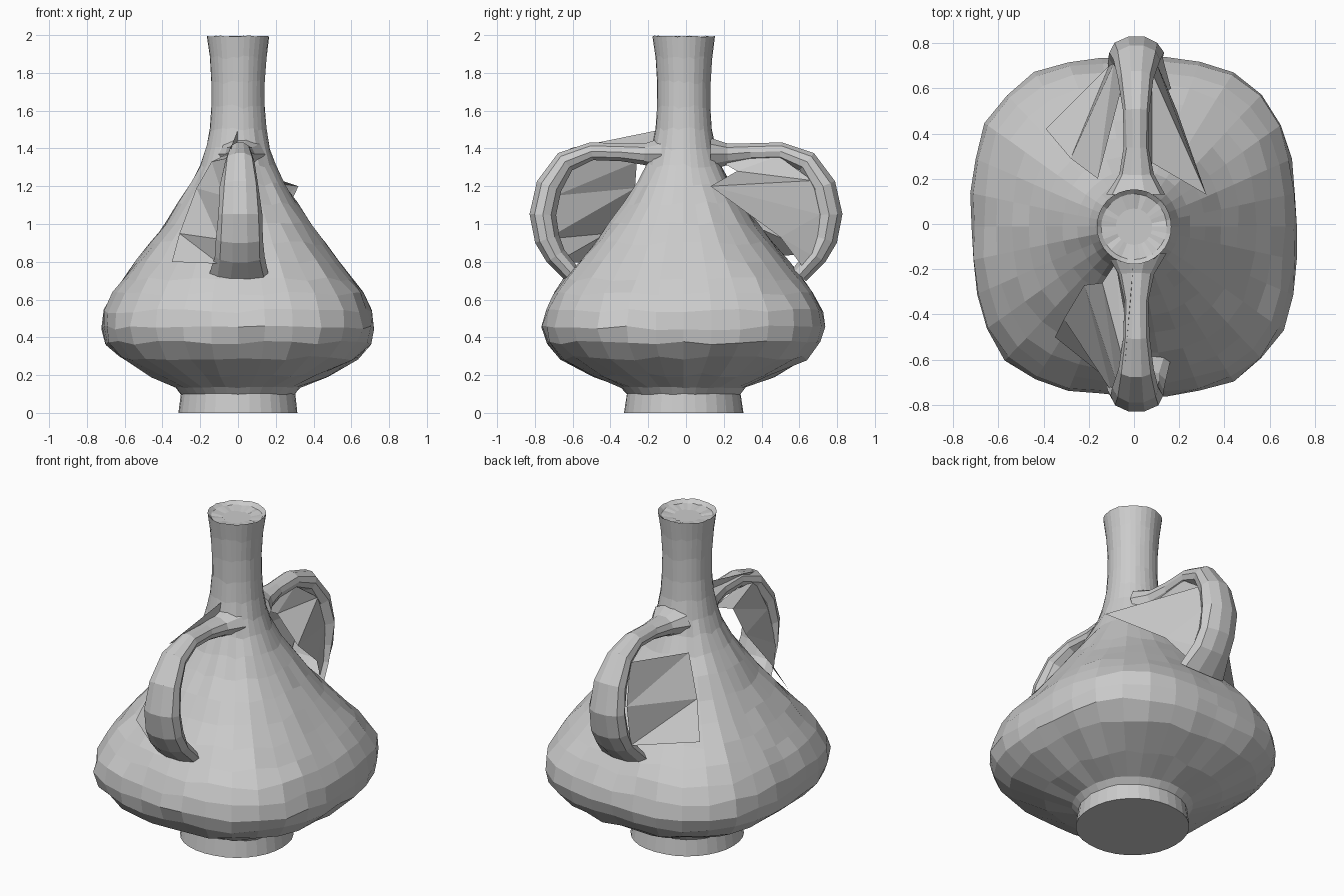
import bpy, bmesh, math, random
from mathutils import Vector

random.seed(4)
cube = bpy.data.objects.get("Cube")
if cube:
    bpy.data.objects.remove(cube, do_unlink=True)

clay = bpy.data.materials.new("grey clay")
clay.use_nodes = True
GREY = (0.6, 0.6, 0.6, 1)
clay.diffuse_color = GREY
clay.node_tree.nodes["Principled BSDF"].inputs["Base Color"].default_value = GREY


def finish(name, bm):
    mesh = bpy.data.meshes.new(name)
    bm.to_mesh(mesh)
    bm.free()
    mesh.materials.append(clay)
    obj = bpy.data.objects.new(name, mesh)
    bpy.context.collection.objects.link(obj)


def skin(name, rings):
    """Bridge equal rings of points and cap both ends."""
    bm = bmesh.new()
    loops = [[bm.verts.new(p) for p in ring] for ring in rings]
    n = len(loops[0])
    for a, b in zip(loops, loops[1:]):
        for i in range(n):
            j = (i + 1) % n
            bm.faces.new((a[i], a[j], b[j], b[i]))
    bm.faces.new(loops[0])
    bm.faces.new(loops[-1])
    bmesh.ops.recalc_face_normals(bm, faces=bm.faces[:])
    finish(name, bm)


def body_ring(radius, z, power, n=32):
    """Superellipse section: round at foot and neck, squarer at the belly."""
    pts = []
    wobble = 0.012 if 0.15 < z < 1.9 else 0.004
    depth = 1 + 0.035 * min(1, max(0, (radius - 0.3) / 0.3))
    for i in range(n):
        t = 2 * math.pi * i / n
        c, s = math.cos(t), math.sin(t)
        r = radius / (abs(c) ** power + abs(s) ** power) ** (1 / power)
        r *= 1 + random.uniform(-wobble, wobble)
        dz = random.uniform(-wobble, wobble) if z > 0 else 0
        pts.append((r * c, r * s * depth - 0.012, z + dz))
    return pts


# Vase body with a slightly dished mouth: radius, height, squareness
profile = [
    (0.315, 0, 2.1), (0.302, 0.10, 2.1), (0.33, 0.135, 2.2), (0.47, 0.20, 2.4),
    (0.63, 0.29, 2.7), (0.70, 0.37, 2.85), (0.72, 0.45, 2.9), (0.705, 0.54, 2.9),
    (0.665, 0.63, 2.8), (0.61, 0.71, 2.7), (0.54, 0.80, 2.5), (0.465, 0.90, 2.35),
    (0.39, 1.0, 2.25), (0.315, 1.11, 2.2), (0.25, 1.21, 2.1), (0.2, 1.31, 2),
    (0.17, 1.40, 2), (0.15, 1.50, 2), (0.141, 1.62, 2), (0.141, 1.75, 2),
    (0.15, 1.88, 2), (0.165, 1.994, 2), (0.145, 1.975, 2), (0.08, 1.965, 2),
]
skin("vase_body", [body_ring(*p) for p in profile])

# Handles: distance from axis, height, half width, half thickness
path = [
    (0.13, 1.37, 0.13, 0.09), (0.22, 1.37, 0.08, 0.06), (0.34, 1.38, 0.055, 0.05),
    (0.50, 1.385, 0.06, 0.05), (0.64, 1.33, 0.08, 0.062), (0.725, 1.2, 0.105, 0.073),
    (0.758, 1.05, 0.12, 0.074), (0.735, 0.92, 0.125, 0.07), (0.69, 0.83, 0.13, 0.06),
    (0.60, 0.73, 0.16, 0.05),
]


def handle(name, side):
    rings = []
    for k, (r, z, w, t) in enumerate(path):
        a, b = path[max(k - 1, 0)], path[min(k + 1, len(path) - 1)]
        along = Vector((b[0] - a[0], b[1] - a[1])).normalized()
        ring = []
        for i in range(10):
            ang = 2 * math.pi * i / 10
            u = w * math.cos(ang) * random.uniform(0.93, 1.03)
            v = t * math.sin(ang)
            ring.append((0.01 + u, side * (r - along.y * v), z + along.x * v))
        rings.append(ring)
    skin(name, rings)


handle("front_handle", -1)
handle("back_handle", 1)


# Thin torn sheets webbing each handle to the body
def web(name, inner, outer):
    bm = bmesh.new()
    a = [bm.verts.new(p) for p in inner]
    b = [bm.verts.new(p) for p in outer]
    for i in range(len(a) - 1):
        bm.faces.new((a[i], a[i + 1], b[i + 1]))
        bm.faces.new((a[i], b[i + 1], b[i]))
    finish(name, bm)


web("back_web_left",
    [(0.04, 0.17, 1.34), (0.08, 0.27, 1.28), (0.32, 0.13, 1.2), (0.19, 0.5, 0.93),
     (0.13, 0.62, 0.77)],
    [(0.04, 0.34, 1.36), (0.05, 0.49, 1.36), (0.08, 0.67, 1.23), (0.1, 0.71, 1.05),
     (0.11, 0.69, 0.82)])
web("back_web_right",
    [(-0.16, 0.2, 1.24), (-0.28, 0.29, 1.02), (-0.39, 0.42, 0.83)],
    [(-0.05, 0.62, 1.31), (-0.09, 0.71, 1.08), (-0.11, 0.7, 0.84)])
web("front_web_right",
    [(-0.08, -0.17, 1.36), (-0.14, -0.26, 1.33), (-0.22, -0.27, 1.19),
     (-0.31, -0.42, 0.95), (-0.35, -0.5, 0.8)],
    [(-0.04, -0.4, 1.36), (-0.05, -0.6, 1.35), (-0.08, -0.69, 1.15),
     (-0.1, -0.74, 0.92), (-0.1, -0.7, 0.79)])
web("front_neck_web",
    [(0, -0.13, 1.5), (0, -0.13, 1.37)],
    [(-0.04, -0.62, 1.4), (-0.02, -0.4, 1.38)])
